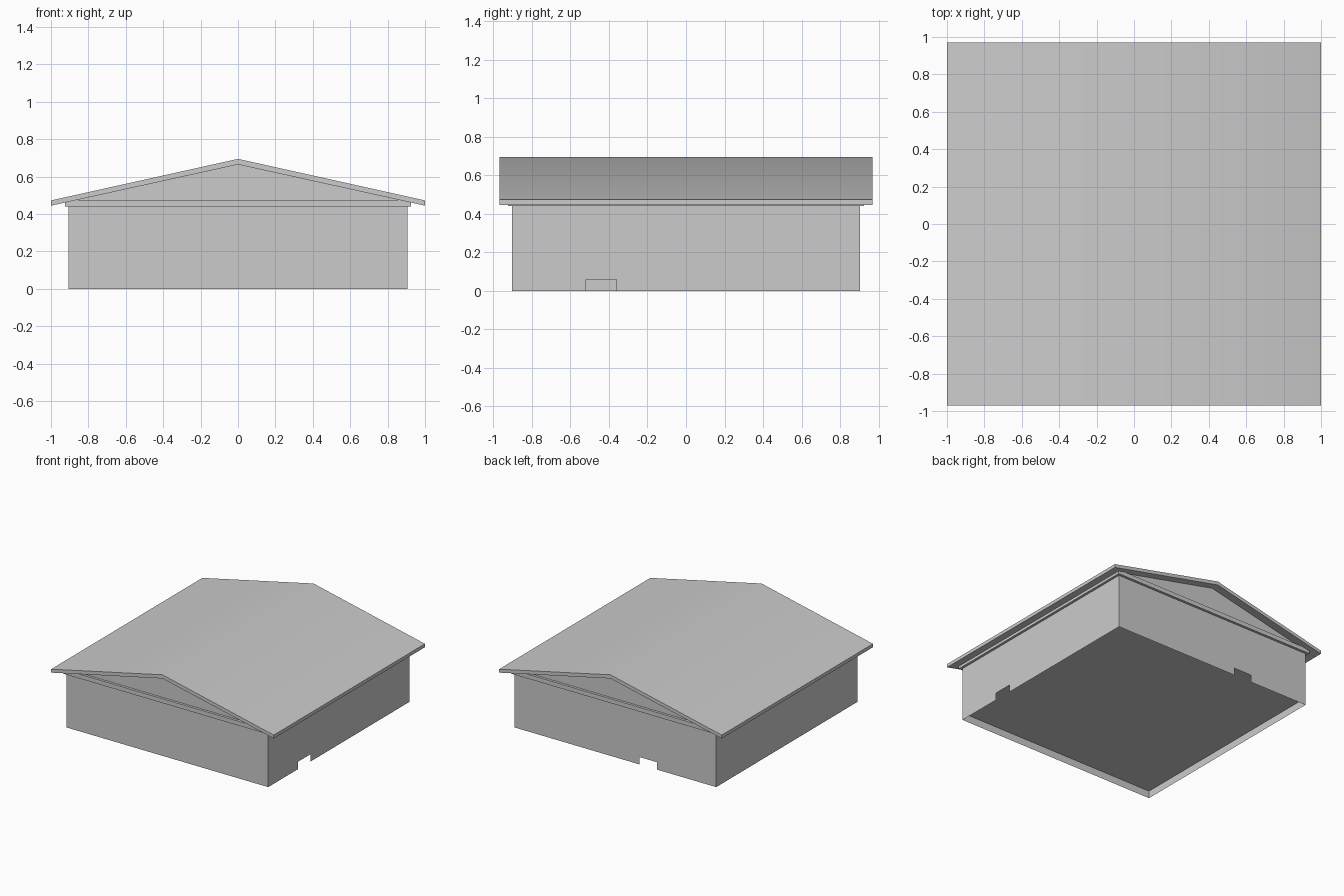
import bpy, bmesh, math

if "Cube" in bpy.data.objects:
    bpy.data.objects.remove(bpy.data.objects["Cube"])

# One plain colour
grey = bpy.data.materials.new("light grey")
grey.diffuse_color = (0.6, 0.6, 0.6, 1)
grey.use_nodes = True
grey.node_tree.nodes["Principled BSDF"].inputs["Base Color"].default_value = grey.diffuse_color

W = 0.905        # half width of the walls
FLOOR = 0.06
EAVE = 0.44      # top of the walls


def make(name, bm):
    bmesh.ops.remove_doubles(bm, verts=bm.verts, dist=1e-5)
    mesh = bpy.data.meshes.new(name)
    bm.to_mesh(mesh)
    bm.free()
    mesh.materials.append(grey)
    ob = bpy.data.objects.new(name, mesh)
    bpy.context.collection.objects.link(ob)
    return ob


def quad(bm, place, u0, u1, z0, z1):
    pts = [(u0, z0), (u1, z0), (u1, z1), (u0, z1)]
    bm.faces.new([bm.verts.new(place(u, z)) for u, z in pts])


def prism(name, profile, half_depth):
    """Extrude an x-z outline along y."""
    bm = bmesh.new()
    face = bm.faces.new([bm.verts.new((x, -half_depth, z)) for x, z in profile])
    ext = bmesh.ops.extrude_face_region(bm, geom=[face])
    verts = [v for v in ext["geom"] if isinstance(v, bmesh.types.BMVert)]
    bmesh.ops.translate(bm, verts=verts, vec=(0, 2 * half_depth, 0))
    bmesh.ops.recalc_face_normals(bm, faces=bm.faces)
    return make(name, bm)


def wall(side, place, windows, door=None):
    """Wall sheet with openings, filled by flush panes; u runs left to right."""
    holes = [(a, b, 0.155, 0.355) for a, b in windows]
    if door:
        holes.append((door[0], door[1], 0, 0.315))
    us = sorted({-W, W} | {u for h in holes for u in h[:2]})
    zs = sorted({0, EAVE} | {z for h in holes for z in h[2:]})
    bm = bmesh.new()
    for u0, u1 in zip(us, us[1:]):
        for z0, z1 in zip(zs, zs[1:]):
            u, z = (u0 + u1) / 2, (z0 + z1) / 2
            if not any(a < u < b and c < z < d for a, b, c, d in holes):
                quad(bm, place, u0, u1, z0, z1)
    make(side + "_wall", bm)
    for i, (a, b) in enumerate(windows):
        bm = bmesh.new()
        quad(bm, place, a, b, 0.155, 0.355)
        make(f"{side}_window_{i + 1}", bm)
    if door:                       # door stops at floor level, open below
        bm = bmesh.new()
        quad(bm, place, door[0], door[1], FLOOR, 0.315)
        make(side + "_door", bm)


# Four walls
wall("front", lambda u, z: (u, -W, z), [(-0.52, -0.365), (0.375, 0.625)])
wall("right", lambda u, z: (W, u, z), [(-0.13, 0.0), (0.235, 0.39)], (-0.52, -0.36))
wall("back", lambda u, z: (-u, W, z), [(-0.63, -0.50), (0.61, 0.76)], (0.217, 0.375))
wall("left", lambda u, z: (-W, -u, z), [(-0.62, -0.47), (0.12, 0.405), (0.495, 0.65)])

# Raised floor, open underneath
bm = bmesh.new()
bm.faces.new([bm.verts.new(p) for p in
              [(-W, -W, FLOOR), (-W, W, FLOOR), (W, W, FLOOR), (W, -W, FLOOR)]])
make("floor", bm)

# Ceiling slab, slightly wider than the walls, corners cut under the roof
prism("ceiling_slab", [(-0.925, 0.44), (0.925, 0.44), (0.925, 0.462), (0.865, 0.475),
                       (-0.865, 0.475), (-0.925, 0.462)], 0.925)

# Gable infill
prism("gable", [(-0.865, 0.475), (0.865, 0.475), (0, 0.665)], W)

# Roof with a softly shaded ridge
roof = prism("roof", [(-1, 0.445), (0, 0.665), (1, 0.445),
                      (1, 0.473), (0, 0.695), (-1, 0.473)], 0.97)
bpy.context.view_layer.objects.active = roof
roof.select_set(True)
bpy.ops.object.shade_smooth_by_angle(angle=math.radians(35))
